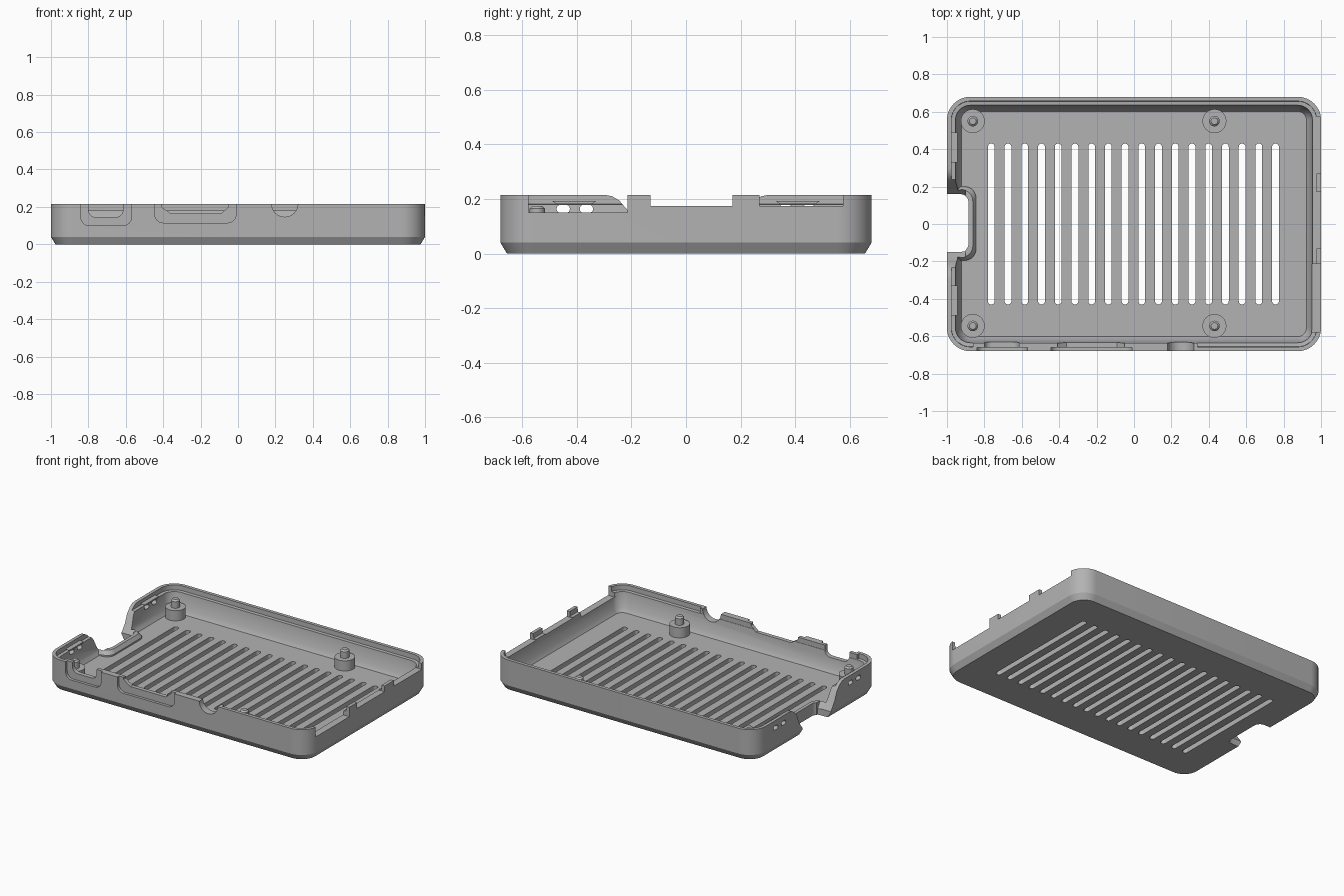
import bpy, bmesh
from math import sin, cos, pi

if "Cube" in bpy.data.objects:
    bpy.data.objects.remove(bpy.data.objects["Cube"])

grey = bpy.data.materials.new("plain_grey")
grey.use_nodes = True
COLOR = (0.45, 0.45, 0.45, 1)
grey.diffuse_color = COLOR
grey.node_tree.nodes["Principled BSDF"].inputs["Base Color"].default_value = COLOR


def rounded(a0, a1, b0, b1, r, n=8):
    """Rounded rectangle outline, counter-clockwise."""
    pts = []
    corners = [(a1 - r, b1 - r), (a0 + r, b1 - r), (a0 + r, b0 + r), (a1 - r, b0 + r)]
    for q, (ca, cb) in enumerate(corners):
        for i in range(n + 1):
            t = (q + i / n) * pi / 2
            pts.append((ca + r * cos(t), cb + r * sin(t)))
    return pts


def add_loft(bm, rings):
    """Skin a stack of equal-length rings of 3D points and cap both ends."""
    vs = [[bm.verts.new(p) for p in ring] for ring in rings]
    n = len(vs[0])
    for lo, hi in zip(vs, vs[1:]):
        for i in range(n):
            j = (i + 1) % n
            bm.faces.new((lo[i], lo[j], hi[j], hi[i]))
    bm.faces.new(vs[0][::-1])
    bm.faces.new(vs[-1])


def add_prism(bm, pts, axis, lo, hi):
    """Extrude a 2D outline along an axis."""
    place = {"x": lambda a, b, d: (d, a, b),
             "y": lambda a, b, d: (a, d, b),
             "z": lambda a, b, d: (a, b, d)}[axis]
    add_loft(bm, [[place(a, b, d) for a, b in pts] for d in (lo, hi)])


def add_box(bm, x0, x1, y0, y1, z0, z1):
    add_prism(bm, [(x0, y0), (x1, y0), (x1, y1), (x0, y1)], "z", z0, z1)


def finish(name, bm):
    """Turn a bmesh into an object with outward normals."""
    bm.normal_update()
    if bm.calc_volume(signed=True) < 0:
        bmesh.ops.reverse_faces(bm, faces=bm.faces[:])
    me = bpy.data.meshes.new(name)
    bm.to_mesh(me)
    bm.free()
    ob = bpy.data.objects.new(name, me)
    bpy.context.collection.objects.link(ob)
    me.materials.append(grey)
    return ob


def smooth(ob):
    bpy.ops.object.select_all(action="DESELECT")
    ob.select_set(True)
    bpy.context.view_layer.objects.active = ob
    bpy.ops.object.shade_smooth_by_angle(angle=pi / 6)


def combine(ob, bm, operation="DIFFERENCE"):
    """Boolean with a temporary tool, using the first solver that keeps the full body."""
    tool = finish("tool", bm)
    tool.hide_render = True
    mod = ob.modifiers.new("cut", "BOOLEAN")
    mod.operation, mod.object = operation, tool
    for solver in ("MANIFOLD", "EXACT", "FLOAT"):
        mod.solver = solver
        bpy.context.view_layer.update()
        graph = bpy.context.evaluated_depsgraph_get()
        result = bpy.data.meshes.new_from_object(ob.evaluated_get(graph))
        xs = [v.co.x for v in result.vertices]
        if xs and max(xs) - min(xs) > 1.99:
            ob.data = result
            break
    ob.modifiers.remove(mod)
    bpy.data.objects.remove(tool)


def tray(profile):
    """Stack of rounded rectangles from (inset, height) pairs."""
    bm = bmesh.new()
    rings = []
    for inset, z in profile:
        x, y = 1 - inset, 0.68 - inset
        rings.append([(a, b, z) for a, b in rounded(-x, x, -y, y, 0.125 - inset, 12)])
    add_loft(bm, rings)
    return bm


# Tray body: chamfered outside, stepped inside
case = finish("tray_body", tray([(0.024, 0), (0, 0.04), (0, 0.215)]))
combine(case, tray([(0.078, 0.05), (0.058, 0.08), (0.045, 0.18),
                    (0.024, 0.182), (0.022, 0.25)]))

# Thickened front rim behind the ports
bm = bmesh.new()
add_box(bm, -0.86, 0.34, -0.67, -0.637, 0.16, 0.215)
combine(case, bm, "UNION")

# Raised surround of the card notch
bm = bmesh.new()
add_loft(bm, [[(a, b, z) for a, b in rounded(-0.98, e, -e - 1.04, e + 1.045, 0.06)]
              for e, z in ((-0.845, 0.03), (-0.845, 0.06), (-0.862, 0.085))])
combine(case, bm, "UNION")

# Card notch through floor and right wall
bm = bmesh.new()
add_prism(bm, rounded(-1.2, -0.885, -0.15, 0.16, 0.045), "z", -0.1, 0.3)
combine(case, bm)
half = [(0.148, -0.1), (0.148, 0.042), (0.19, 0.1), (0.215, 0.16),
        (0.245, 0.195), (0.27, 0.21), (0.3, 0.216), (0.3, 0.3)]
bm = bmesh.new()
add_prism(bm, [(y + 0.005, z) for y, z in half] + [(-y, z) for y, z in half[::-1]],
          "x", -1.1, -0.9)
combine(case, bm)

# Vent slots
bm = bmesh.new()
for i in range(18):
    x = -0.763 + i * 0.0894
    add_prism(bm, rounded(x - 0.018, x + 0.018, -0.43, 0.43, 0.0175), "z", -0.1, 0.1)
combine(case, bm)

# Left wall openings
bm = bmesh.new()
for y0, y1, z in ((-0.578, -0.215, 0.15), (-0.13, 0.17, 0.175), (0.27, 0.575, 0.175)):
    add_box(bm, 0.9, 1.1, y0, y1, z, 0.3)
combine(case, bm)

# Shallow port recesses on the front
bm = bmesh.new()
add_prism(bm, rounded(-0.84, -0.57, 0.1, 0.3, 0.045), "y", -0.8, -0.661)
add_prism(bm, rounded(-0.445, -0.01, 0.115, 0.3, 0.045), "y", -0.8, -0.661)
combine(case, bm)

# Port openings: power, video, round audio
bm = bmesh.new()
add_prism(bm, rounded(-0.8, -0.615, 0.145, 0.3, 0.04), "y", -0.8, -0.6)
add_prism(bm, [(-0.41, 0.3), (-0.41, 0.2), (-0.36, 0.165),
               (-0.09, 0.165), (-0.05, 0.2), (-0.05, 0.3)], "y", -0.8, -0.6)
add_prism(bm, rounded(0.18, 0.32, 0.147, 0.35, 0.069, 10), "y", -0.8, -0.6)
combine(case, bm)

# Paired indicator windows in the right wall
bm = bmesh.new()
for side in (-1, 1):
    for y in (0.365, 0.45):
        c = side * y
        add_prism(bm, rounded(c - 0.024, c + 0.024, 0.15, 0.178, 0.012, 4), "x", -1.1, -0.9)
combine(case, bm)
smooth(case)

# Snap ribs on the right wall
for side, label in ((-1, "front"), (1, "back")):
    bm = bmesh.new()
    ribs = [(side * 0.41 + d, z) for d, z in
            ((-0.08, 0.192), (0.08, 0.192), (0.065, 0.182), (-0.065, 0.182))]
    add_prism(bm, ribs, "x", -0.98, -0.945)
    finish("snap_rib_" + label, bm)

# Board standoffs with locating pins
for x, end in ((-0.862, "right"), (0.43, "left")):
    for y, side in ((-0.545, "front"), (0.55, "back")):
        bm = bmesh.new()
        profile = ((0.064, 0.04), (0.064, 0.12), (0.028, 0.12),
                   (0.028, 0.165), (0.018, 0.175))
        add_loft(bm, [[(x + r * cos(k * pi / 16), y + r * sin(k * pi / 16), z)
                       for k in range(32)] for r, z in profile])
        smooth(finish(f"standoff_{side}_{end}", bm))
